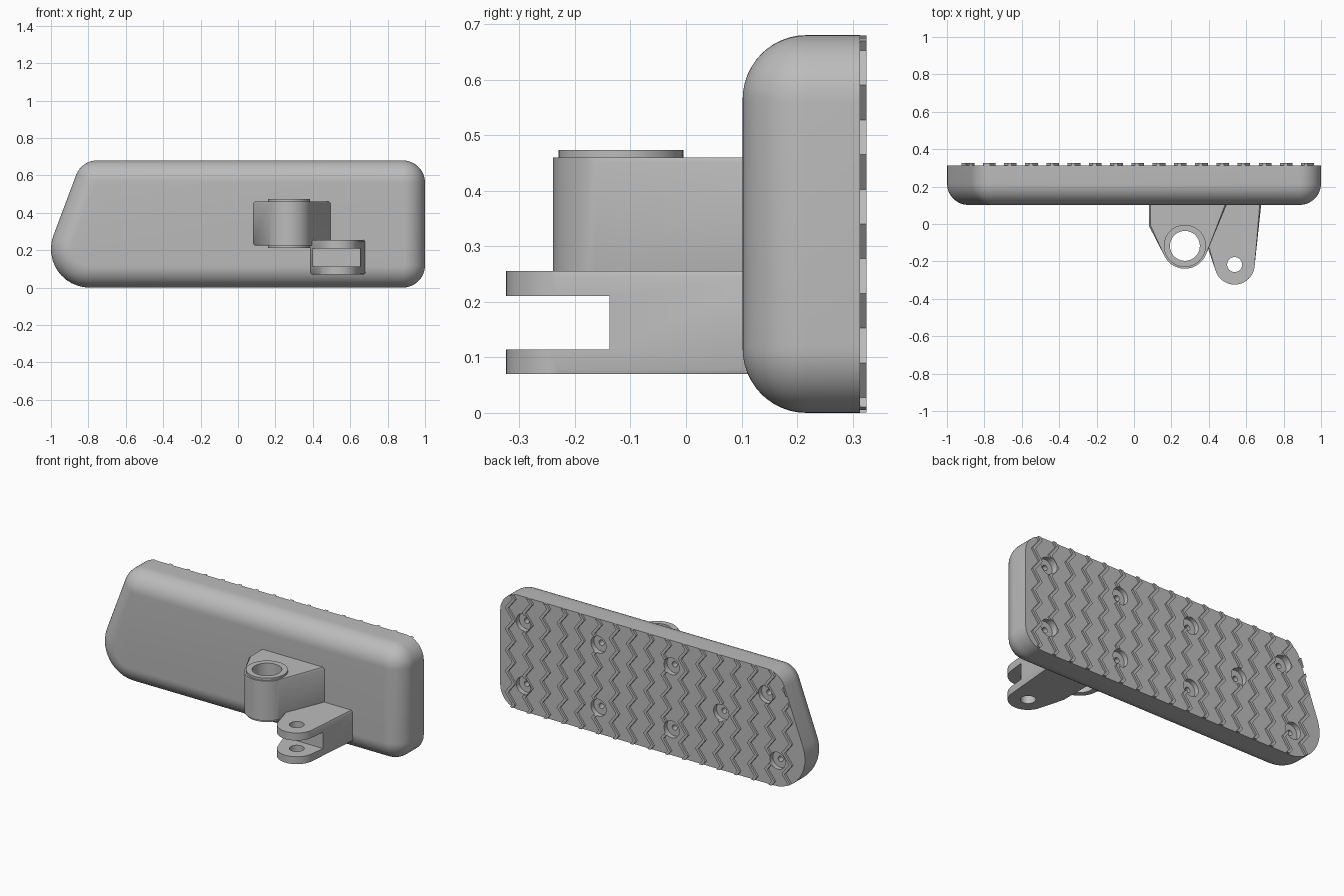
import bpy, bmesh
from math import sin, cos, pi, radians
from mathutils import Vector
from mathutils.geometry import convex_hull_2d

cube = bpy.data.objects.get("Cube")
if cube:
    bpy.data.objects.remove(cube, do_unlink=True)

grey = bpy.data.materials.new("satin grey")
grey.use_nodes = True
COLOUR = (0.5, 0.5, 0.5, 1)
grey.diffuse_color = COLOUR
grey.node_tree.nodes["Principled BSDF"].inputs["Base Color"].default_value = COLOUR


def make(name, bm):
    bmesh.ops.recalc_face_normals(bm, faces=bm.faces[:])
    mesh = bpy.data.meshes.new(name)
    bm.to_mesh(mesh)
    bm.free()
    mesh.materials.append(grey)
    ob = bpy.data.objects.new(name, mesh)
    bpy.context.collection.objects.link(ob)
    return ob


def loft(bm, rings):
    """Skin a list of equal closed rings and cap both ends."""
    loops = [[bm.verts.new(p) for p in ring] for ring in rings]
    n = len(loops[0])
    for a, b in zip(loops, loops[1:]):
        for i in range(n):
            j = (i + 1) % n
            bm.faces.new((a[i], a[j], b[j], b[i]))
    bm.faces.new(loops[0])
    bm.faces.new(loops[-1][::-1])


def circle(cx, cy, r, n=48):
    return [(cx + r * cos(2 * pi * i / n), cy + r * sin(2 * pi * i / n)) for i in range(n)]


def activate(ob):
    bpy.ops.object.select_all(action='DESELECT')
    ob.select_set(True)
    bpy.context.view_layer.objects.active = ob


def boolean(ob, cutter, operation='DIFFERENCE'):
    mod = ob.modifiers.new("cut", 'BOOLEAN')
    mod.operation, mod.solver, mod.object = operation, 'EXACT', cutter
    activate(ob)
    bpy.ops.object.modifier_apply(modifier=mod.name)
    bpy.data.objects.remove(cutter, do_unlink=True)


def smooth(ob):
    activate(ob)
    bpy.ops.object.shade_smooth_by_angle(angle=radians(30))


# Pad outline: corner centre, radius, start and end angle
TILT = 159.7
CORNERS = [((0.88, 0.12), 0.12, -90, 0), ((0.88, 0.56), 0.12, 0, 90),
           ((-0.753, 0.56), 0.12, 90, TILT), ((-0.794, 0.206), 0.206, TILT, 270)]


def pad_ring(inset, y, steps=12):
    ring = []
    for (cx, cz), r, a0, a1 in CORNERS:
        for i in range(steps + 1):
            a = radians(a0 + (a1 - a0) * i / steps)
            ring.append((cx + (r - inset) * cos(a), y, cz + (r - inset) * sin(a)))
    return ring


# Pad body with a rounded front edge
FRONT, BACK, ROUND = 0.102, 0.313, 0.115
bm = bmesh.new()
rings = []
for i in range(13):
    a = pi / 2 * i / 12
    rings.append(pad_ring(ROUND * (1 - sin(a)), FRONT + ROUND * (1 - cos(a))))
rings.append(pad_ring(0, BACK))
loft(bm, rings)
pad = make("pad_body", bm)

# Screw recess positions on the back
TOP, MID, LOW = 0.527, 0.34, 0.153
HOLES = [(x, z) for x in (0.845, 0.355, -0.125) for z in (TOP, LOW)]
HOLES += [(-0.745, TOP), (-0.45, MID), (-0.82, LOW)]


def hole_cutter(r, y0, y1):
    bm = bmesh.new()
    for x, z in HOLES:
        loft(bm, [[(px, y, pz) for px, pz in circle(x, z, r, 32)] for y in (y0, y1)])
    ob = make("hole_cutter", bm)
    ob.hide_render = True
    return ob


boolean(pad, hole_cutter(0.05, 0.285, 0.36))
boolean(pad, hole_cutter(0.016, 0.2, 0.36))
smooth(pad)

# Zigzag grip ribs, trimmed to the pad outline and recesses
bm = bmesh.new()
HALF_STEP, SWING, HALF_WIDTH = 0.0625, 0.024, 0.01
for k in range(17):
    x0 = -0.888 + 0.1135 * k
    sections = []
    for i in range(-6, 7):
        x = x0 + (SWING if i % 2 == 0 else -SWING)
        z = MID + i * HALF_STEP
        sections.append([(x - HALF_WIDTH, BACK - 0.004, z), (x + HALF_WIDTH, BACK - 0.004, z),
                         (x + HALF_WIDTH, 0.325, z), (x - HALF_WIDTH, 0.325, z)])
    loft(bm, sections)
ribs = make("grip_ribs", bm)
bm = bmesh.new()
loft(bm, [pad_ring(0.001, y) for y in (0.25, 0.36)])
boolean(ribs, make("outline_cutter", bm), 'INTERSECT')
boolean(ribs, hole_cutter(0.05, 0.27, 0.37))


def column(name, points, z0, z1, chamfer=0.0):
    """Upright prism over the convex hull of points, with chamfered ends."""
    outline = [Vector(points[i]) for i in convex_hull_2d(points)]
    bm = bmesh.new()
    loft(bm, [[(p.x, p.y, z) for p in outline] for z in (z0, z1)])
    if chamfer:
        rim = [e for e in bm.edges if abs(e.verts[0].co.z - e.verts[1].co.z) < 1e-5]
        bmesh.ops.bevel(bm, geom=rim, offset=chamfer, segments=1, affect='EDGES')
    return make(name, bm)


# Pivot post with raised collars and a through bore
PX, PY = 0.272, -0.117
post = column("pivot_post", circle(PX, PY, 0.122) + [(0.08, 0.15), (0.08, -0.01), (0.515, 0.15)],
              0.225, 0.46, 0.009)
collar = column("collar", circle(PX, PY, 0.1125), 0.213, 0.473)
boolean(post, collar, 'UNION')
boolean(post, column("bore_cutter", circle(PX, PY, 0.08), 0.1, 0.6))
smooth(post)

# Clevis with a slot between two ears and a pin hole
CX, CY = 0.538, -0.217
clevis = column("clevis", circle(CX, CY, 0.107) + [(0.385, 0.15), (0.385, -0.1), (0.685, 0.15)],
                0.07, 0.255, 0.009)
slot = [(0.3, -0.5), (0.8, -0.5), (0.8, -0.138), (0.3, -0.138)]
boolean(clevis, column("slot_cutter", slot, 0.114, 0.21))
boolean(clevis, column("pin_cutter", circle(CX, CY, 0.04), 0, 0.4))
smooth(clevis)
